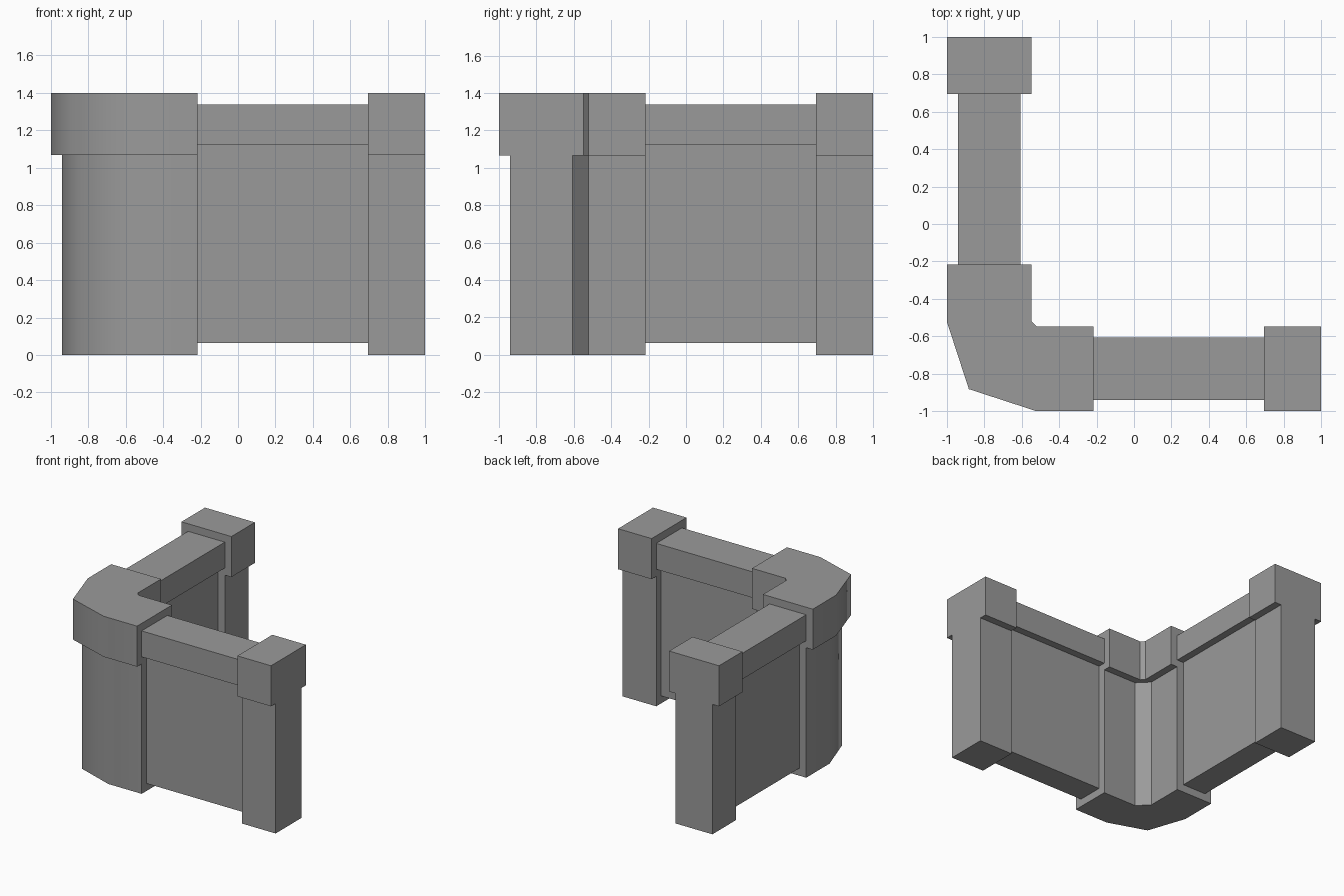
import bpy, bmesh

if "Cube" in bpy.data.objects:
    bpy.data.objects.remove(bpy.data.objects["Cube"])

# Dark grey stone
stone = bpy.data.materials.new("dark_grey")
stone.diffuse_color = (0.324, 0.324, 0.324, 1)
stone.use_nodes = True
stone.node_tree.nodes["Principled BSDF"].inputs["Base Color"].default_value = stone.diffuse_color


def prism(name, outline, z0, z1, swap=False, round_outside=False):
    """Extrude a plan outline from z0 to z1; swap mirrors it across x = y."""
    pts = [(y, x) for x, y in outline] if swap else outline
    bm = bmesh.new()
    face = bm.faces.new([bm.verts.new((x, y, z0)) for x, y in pts])
    ext = bmesh.ops.extrude_face_region(bm, geom=[face], use_keep_orig=True)
    for v in ext["geom"]:
        if isinstance(v, bmesh.types.BMVert):
            v.co.z = z1
    bmesh.ops.recalc_face_normals(bm, faces=bm.faces)
    if round_outside:
        # smooth only the outer bend of the corner
        for f in bm.faces:
            n = f.normal
            f.smooth = abs(n.z) < 0.5 and n.x < 0.1 and n.y < 0.1 and n.x + n.y < -0.5
    me = bpy.data.meshes.new(name)
    bm.to_mesh(me)
    bm.free()
    me.materials.append(stone)
    ob = bpy.data.objects.new(name, me)
    bpy.context.collection.objects.link(ob)
    return ob


def rect(x0, x1, y0, y1):
    return [(x0, y0), (x1, y0), (x1, y1), (x0, y1)]


def corner(outer, bend, inner, end=-0.217, turn=-0.52):
    """L-shaped plan, symmetric across x = y."""
    half = [(outer, end), (outer, turn)]
    inside = [(turn, inner), (inner, turn), (inner, end)]
    return (half + [(bend, bend)] + [(y, x) for x, y in reversed(half)]
            + [(end, inner)] + inside)


END, POST = -0.217, 0.695     # where each wall meets the posts
CAP_Z, TOP = 1.067, 1.40

# Corner pillar and its overhanging cap
prism("corner_pillar", corner(-0.94, -0.833, -0.607), 0, CAP_Z, round_outside=True)
prism("corner_cap", corner(-1.0, -0.882, -0.547), CAP_Z, TOP, round_outside=True)

# Two identical wings
for side, swap in (("front", False), ("left", True)):
    # End post and cap
    prism(side + "_end_post", rect(POST, 1, -0.94, -0.607), 0, CAP_Z, swap)
    prism(side + "_end_cap", rect(POST, 1, -1.0, -0.547), CAP_Z, TOP, swap)
    # Recessed wall panel and top rail
    prism(side + "_wall_panel", rect(END, POST, -0.88, -0.667), 0.063, 1.125, swap)
    prism(side + "_top_rail", rect(END, POST, -0.94, -0.607), 1.125, 1.338, swap)
